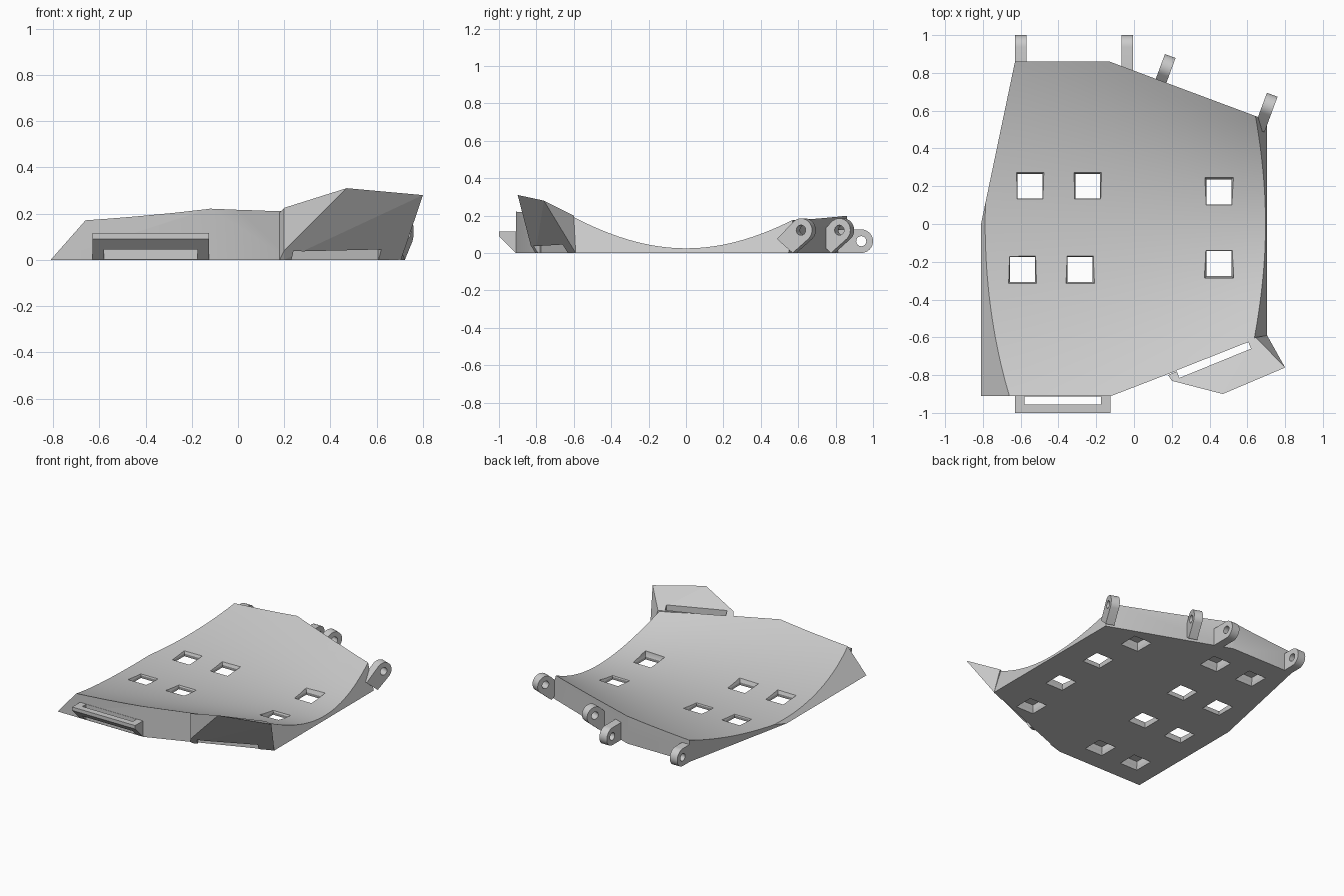
import bpy, bmesh
from math import sin, cos, pi, radians
from mathutils import Vector

if "Cube" in bpy.data.objects:
    bpy.data.objects.remove(bpy.data.objects["Cube"])

grey = bpy.data.materials.new("plain_grey")
grey.use_nodes = True
grey.diffuse_color = (0.6, 0.6, 0.6, 1)
grey.node_tree.nodes["Principled BSDF"].inputs["Base Color"].default_value = (0.6, 0.6, 0.6, 1)


def finish(name, bm):
    bmesh.ops.recalc_face_normals(bm, faces=bm.faces)
    mesh = bpy.data.meshes.new(name)
    bm.to_mesh(mesh)
    bm.free()
    mesh.materials.append(grey)
    obj = bpy.data.objects.new(name, mesh)
    bpy.context.collection.objects.link(obj)
    return obj


def loft(name, rings):
    """Closed solid through a stack of matching rings."""
    bm = bmesh.new()
    loops = [[bm.verts.new(p) for p in ring] for ring in rings]
    n = len(loops[0])
    for a, b in zip(loops, loops[1:]):
        for i in range(n):
            j = (i + 1) % n
            bm.faces.new((a[i], a[j], b[j], b[i]))
    bm.faces.new(loops[0][::-1])
    bm.faces.new(loops[-1])
    return finish(name, bm)


def select(obj):
    bpy.ops.object.select_all(action='DESELECT')
    obj.select_set(True)
    bpy.context.view_layer.objects.active = obj


def cut(obj, cutter, keep=False):
    select(obj)
    mod = obj.modifiers.new("cut", 'BOOLEAN')
    mod.operation = 'DIFFERENCE'
    mod.solver = 'EXACT'
    mod.object = cutter
    bpy.ops.object.modifier_apply(modifier=mod.name)
    if not keep:
        bpy.data.objects.remove(cutter)


def smooth(obj):
    select(obj)
    bpy.ops.object.shade_smooth_by_angle(angle=radians(25))


# Dished plate: a conical trough on a flat base
bm = bmesh.new()
bmesh.ops.create_grid(bm, x_segments=12, y_segments=48, size=1)
for v in bm.verts:
    x, y = v.co.x * 0.85, v.co.y * 0.95
    v.co = (x, y, 0.025 + y * y / (3.9 - 2.7 * x))
base = bmesh.ops.extrude_face_region(bm, geom=bm.faces[:])["geom"]
for v in base:
    if isinstance(v, bmesh.types.BMVert):
        v.co.z = 0
bmesh.ops.dissolve_faces(bm, faces=[f for f in base if isinstance(f, bmesh.types.BMFace)])

# Trim the plate to its outline: point on plane, outward normal
trims = [
    ((0, -0.91, 0), (0, -1, 0)),
    ((-0.12, -0.91, 0), (0.385, -1, 0)),
    ((0.705, 0, 0), (1, 0, 0.35)),
    ((-0.13, 0.86, 0), (0.373, 1, 0)),
    ((0, 0.86, 0), (0, 1, 0)),
    ((-0.81, 0, 0), (-0.86, 0.18, 0)),
    ((-0.81, 0, 0), (-1, 0, 0.88)),
]
for point, normal in trims:
    bmesh.ops.bisect_plane(bm, geom=bm.verts[:] + bm.edges[:] + bm.faces[:],
                           plane_co=point, plane_no=Vector(normal).normalized(), clear_outer=True)
    bmesh.ops.holes_fill(bm, edges=[e for e in bm.edges if e.is_boundary], sides=0)
plate = finish("dished_plate", bm)

# Square waisted pockets; the shallow middle ones break through
pockets = [(-0.55, 0.2), (-0.245, 0.2), (-0.59, -0.24), (-0.285, -0.24),
           (0.45, 0.17), (0.45, -0.21), (0.4, 0.5), (0.4, -0.57),
           (-0.47, 0.63), (-0.17, 0.63), (-0.6, -0.7), (-0.3, -0.7)]
for x, y in pockets:
    rings = [[(x + sx * h, y + sy * h, z) for sx, sy in ((-1, -1), (1, -1), (1, 1), (-1, 1))]
             for z, h in ((-0.01, 0.073), (0.022, 0.066), (0.05, 0.077), (0.07, 0.077))]
    cut(plate, loft("pocket_cutter", rings))

# Raised corner flap that leans outward
bm = bmesh.new()
for p in [(0.18, -0.8, 0), (0.2, -0.805, 0), (0.705, -0.59, 0), (0.2, -0.83, 0.04),
          (0.47, -0.9, 0.31), (0.8, -0.76, 0.28), (0.2, -0.83, 0.225),
          (0.18, -0.8, 0.205), (0.645, -0.6, 0.2), (0.645, -0.6, 0)]:
    bm.verts.new(p)
bmesh.ops.convex_hull(bm, input=bm.verts[:])
bmesh.ops.dissolve_limit(bm, angle_limit=0.03, verts=bm.verts[:], edges=bm.edges[:])
flap = finish("corner_flap", bm)

# Strap slot through the flap and the plate edge
slot = [(0.225, -0.775), (0.24, -0.815), (0.62, -0.66), (0.605, -0.625)]
strap = loft("strap_slot_cutter", [[(x, y, z) for x, y in slot] for z in (-0.1, 0.5)])
strap.hide_render = True
cut(plate, strap, keep=True)
cut(flap, strap)
smooth(plate)

# Front strap handle with a sloping underside
side = [(-0.9, 0), (-0.91, 0), (-1, 0.09), (-1, 0.115), (-0.9, 0.115)]
handle = loft("front_handle", [[(x, y, z) for y, z in side] for x in (-0.63, -0.125)])
opening = [(-0.58, -0.912), (-0.58, -0.955), (-0.175, -0.955), (-0.175, -0.912)]
cut(handle, loft("handle_cutter", [[(x, y, z) for x, y in opening] for z in (-0.1, 0.3)]))


# Hinge lugs: rounded eye with a straight tail and a pin hole
def lug(name, x, y, z, out, tilt, tail, r=0.063):
    out = Vector((out[0], out[1], 0)).normalized()
    across = Vector((out.y, -out.x, 0))
    centre = Vector((x, y, 0))

    def ring(points, offset):
        return [centre + out * u + across * offset + Vector((0, 0, max(h, -0.2))) for u, h in points]

    angles = [tilt - pi / 2 + pi * i / 16 for i in range(17)]
    shape = [(r * cos(a), z + r * sin(a)) for a in angles]
    for a in (angles[-1], angles[0]):
        shape.append((r * cos(a) - tail * cos(tilt), max(0, z + r * sin(a) - tail * sin(tilt))))
    obj = loft(name, [ring(shape, s) for s in (-0.03, 0.03)])
    hole = [(0.027 * cos(2 * pi * i / 24), z + 0.027 * sin(2 * pi * i / 24)) for i in range(24)]
    cut(obj, loft("pin_cutter", [ring(hole, s) for s in (-0.1, 0.1)]))
    smooth(obj)


lug("outer_rear_lug", -0.6, 0.937, 0.063, (0, 1), 0, 0.09)
lug("middle_rear_lug", -0.035, 0.937, 0.063, (0, 1), 0, 0.13)
lug("angled_rear_lug", 0.17, 0.83, 0.122, (0.37, 1), pi / 4, 0.13)
lug("corner_rear_lug", 0.71, 0.625, 0.122, (0.37, 1), pi / 4, 0.13)
